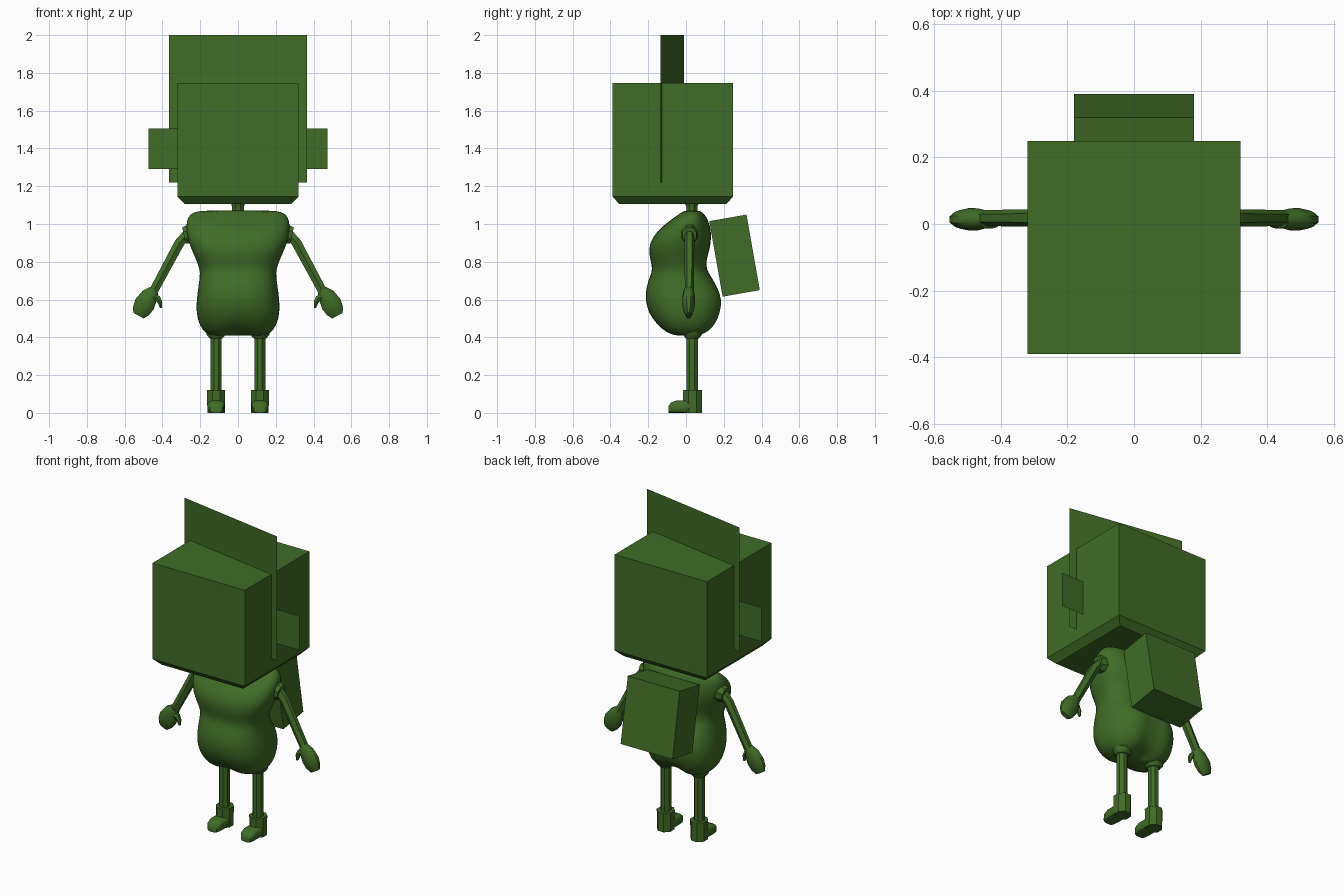
import bpy, bmesh, math
from mathutils import Vector as V

cube = bpy.data.objects.get("Cube")
if cube:
    bpy.data.objects.remove(cube, do_unlink=True)

green = bpy.data.materials.new("leaf_green")
green.use_nodes = True
colour = (0.052, 0.15, 0.02, 1)
green.diffuse_color = colour
green.node_tree.nodes["Principled BSDF"].inputs["Base Color"].default_value = colour


def finish(name, bm, smooth=None):
    """Turn a bmesh into a coloured object."""
    bmesh.ops.recalc_face_normals(bm, faces=bm.faces[:])
    mesh = bpy.data.meshes.new(name)
    bm.to_mesh(mesh)
    bm.free()
    mesh.materials.append(green)
    ob = bpy.data.objects.new(name, mesh)
    bpy.context.collection.objects.link(ob)
    if smooth:
        bpy.ops.object.select_all(action="DESELECT")
        ob.select_set(True)
        bpy.context.view_layer.objects.active = ob
        bpy.ops.object.shade_smooth_by_angle(angle=math.radians(smooth))
    return ob


def ring(c, u, v, n, power=1.0):
    """Closed section around c with half axes u and v; a low power is squarer."""
    pts = []
    for i in range(n):
        a = 2 * math.pi * (i + 0.5) / n
        k = [math.copysign(abs(t) ** power, t) for t in (math.cos(a), math.sin(a))]
        pts.append(c + u * k[0] + v * k[1])
    return pts


def loft(name, rings, smooth=None):
    """Skin a list of rings and cap the ends."""
    bm = bmesh.new()
    rows = [[bm.verts.new(p) for p in r] for r in rings]
    n = len(rows[0])
    for a, b in zip(rows, rows[1:]):
        for i in range(n):
            j = (i + 1) % n
            bm.faces.new((a[i], a[j], b[j], b[i]))
    bm.faces.new(rows[0])
    bm.faces.new(rows[-1])
    return finish(name, bm, smooth)


def upright(name, x, levels, n, power=1.0, smooth=None):
    """Loft of level sections: (z, half width, front y, back y)."""
    return loft(name, [ring(V((x, (f + b) / 2, z)), V((w, 0, 0)), V((0, (b - f) / 2, 0)), n, power)
                       for z, w, f, b in levels], smooth)


def limb(name, side, y, path, n, smooth=None):
    """Loft along a path in the xz plane: (x, z, half width, half depth)."""
    rings = []
    for i, (x, z, w, d) in enumerate(path):
        a, b = path[max(i - 1, 0)], path[min(i + 1, len(path) - 1)]
        t = V((b[0] - a[0], 0, b[1] - a[1])).normalized()
        pts = ring(V((x, y, z)), V((t.z, 0, -t.x)) * w, V((0, d, 0)), n)
        rings.append([V((p.x * side, p.y, p.z)) for p in pts])
    return loft(name, rings, smooth)


def plate(name, corners):
    bm = bmesh.new()
    bm.faces.new([bm.verts.new(p) for p in corners])
    return finish(name, bm)


def box(name, centre, size, tilt=0):
    bm = bmesh.new()
    bmesh.ops.create_cube(bm, size=1)
    bmesh.ops.scale(bm, vec=size, verts=bm.verts[:])
    ob = finish(name, bm)
    ob.location = centre
    ob.rotation_euler.x = tilt
    return ob


# Square head with a chamfered underside
root2 = math.sqrt(2)
upright("head", 0, [(z, h * root2, -0.07 - h * root2, -0.07 + h * root2)
                    for z, h in ((1.105, 0.282), (1.145, 0.32), (1.747, 0.32))], 4)

# Flat crest running askew through the head, and flat ears
plate("crest", [(-0.365, -0.01, 1.22), (0.365, -0.135, 1.22),
                (0.365, -0.135, 2), (-0.365, -0.01, 2)])
plate("ears", [(-0.475, -0.07, 1.29), (0.475, -0.07, 1.29),
               (0.475, -0.07, 1.505), (-0.475, -0.07, 1.505)])

# Neck
upright("neck", 0, [(1.03, 0.04, -0.01, 0.07), (1.07, 0.034, 0, 0.062),
                    (1.09, 0.034, 0, 0.062), (1.11, 0.04, -0.01, 0.07)], 8, 1, 40)

# Soft torso: broad shoulders, narrow waist, round belly and seat
body = [(0.405, 0.13, -0.06, 0.07), (0.42, 0.17, -0.11, 0.12), (0.46, 0.205, -0.155, 0.165),
        (0.53, 0.223, -0.2, 0.195), (0.6, 0.22, -0.217, 0.205), (0.66, 0.212, -0.213, 0.18),
        (0.72, 0.203, -0.193, 0.135), (0.76, 0.203, -0.176, 0.108), (0.81, 0.222, -0.19, 0.108),
        (0.87, 0.25, -0.2, 0.128), (0.93, 0.27, -0.18, 0.135), (0.99, 0.277, -0.125, 0.13),
        (1.04, 0.268, -0.055, 0.108), (1.065, 0.235, -0.02, 0.085), (1.072, 0.18, 0.0, 0.06)]
torso = upright("torso", 0, body, 28, 0.8, 180)
for v in torso.data.vertices:
    middle = math.exp(-(v.co.x / 0.05) ** 2)
    if v.co.z < 0.5:
        v.co.z += 0.03 * middle * (0.5 - v.co.z) / 0.1
    if v.co.y > 0 and v.co.z < 0.72:
        v.co.y -= 0.035 * middle * min(1, (0.72 - v.co.z) / 0.12)
torso.modifiers.new("soft", "SUBSURF").levels = 1
torso.modifiers["soft"].render_levels = 1

# Tilted backpack
box("backpack", (0, 0.257, 0.8325), (0.36, 0.2, 0.406), math.radians(10))

for side, word in ((1, "left"), (-1, "right")):
    # Shoulder socket and bent arm
    limb(word + "_shoulder", side, 0.018,
         [(0.22, 0.95, 0.055, 0.048), (0.262, 0.945, 0.054, 0.046), (0.287, 0.94, 0.046, 0.04)], 8, 35)
    limb(word + "_arm", side, 0.018,
         [(0.23, 0.95, 0.03, 0.028), (0.275, 0.94, 0.03, 0.028), (0.31, 0.9, 0.03, 0.026),
          (0.455, 0.63, 0.027, 0.024)], 6, 35)
    # Mitten hand and thumb
    limb(word + "_hand", side, 0.014,
         [(0.443, 0.65, 0.028, 0.026), (0.468, 0.62, 0.048, 0.033), (0.495, 0.575, 0.058, 0.034),
          (0.513, 0.54, 0.05, 0.027), (0.527, 0.515, 0.033, 0.014)], 10, 45)
    limb(word + "_thumb", side, 0.005,
         [(0.45, 0.615, 0.018, 0.018), (0.424, 0.607, 0.018, 0.018),
          (0.413, 0.585, 0.014, 0.015), (0.408, 0.555, 0.006, 0.008)], 6, 45)
    # Hip cuff and leg
    x = 0.116 * side
    upright(word + "_hip", x, [(0.455, 0.06, -0.025, 0.095), (0.415, 0.055, -0.02, 0.09),
                               (0.395, 0.038, -0.005, 0.072)], 8, 1, 40)
    upright(word + "_leg", x, [(0.1, 0.031, -0.001, 0.066), (0.43, 0.031, -0.001, 0.066)], 8, 1)
    # Boot shaft and rounded toe
    upright(word + "_boot", x, [(0, 0.05, -0.018, 0.088), (0.12, 0.052, -0.02, 0.09)], 8, 1)
    toe = [(0.04, 0.046, 0.066), (-0.05, 0.046, 0.066), (-0.078, 0.042, 0.056), (-0.092, 0.032, 0.038)]
    loft(word + "_toe", [ring(V((x, y, h / 2)), V((w, 0, 0)), V((0, 0, h / 2)), 12, 0.55)
                         for y, w, h in toe], 40)
